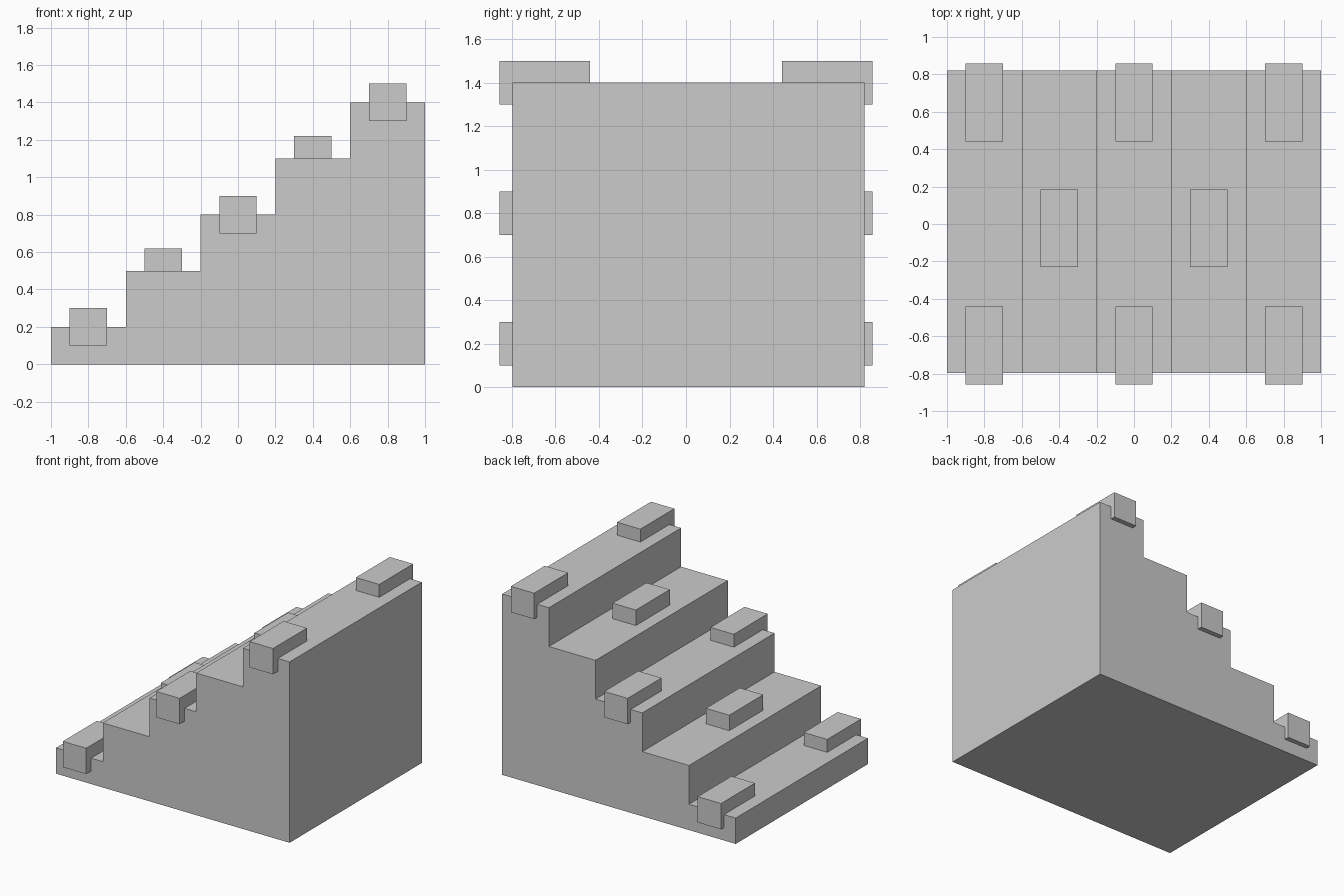
import bpy, bmesh

if "Cube" in bpy.data.objects:
    bpy.data.objects.remove(bpy.data.objects["Cube"])

STEPS = 5
RUN, RISE, FIRST = 0.4, 0.3, 0.2
Y0, Y1 = -0.797, 0.82


def add_object(name, bm):
    bmesh.ops.recalc_face_normals(bm, faces=bm.faces)
    me = bpy.data.meshes.new(name)
    bm.to_mesh(me)
    bm.free()
    ob = bpy.data.objects.new(name, me)
    bpy.context.collection.objects.link(ob)
    return ob


def box(name, lo, hi):
    bm = bmesh.new()
    bmesh.ops.create_cube(bm, size=1)
    for v in bm.verts:
        v.co = [(a + b) / 2 + c * (b - a) for a, b, c in zip(lo, hi, v.co)]
    return add_object(name, bm)


# Solid staircase: stepped side profile extruded across the width
profile = [(1, 0), (-1, 0)]
for i in range(STEPS):
    z = FIRST + i * RISE
    profile += [(-1 + i * RUN, z), (-1 + (i + 1) * RUN, z)]
bm = bmesh.new()
face = bm.faces.new([bm.verts.new((x, Y0, z)) for x, z in profile])
ext = bmesh.ops.extrude_face_region(bm, geom=[face])
moved = [g for g in ext["geom"] if isinstance(g, bmesh.types.BMVert)]
bmesh.ops.translate(bm, verts=moved, vec=(0, Y1 - Y0, 0))
add_object("staircase", bm)

# Stone blocks: overhanging pairs on odd steps, one central block on even steps
for i in range(STEPS):
    x = -1 + (i + 0.5) * RUN
    z = FIRST + i * RISE
    if i % 2 == 0:
        box(f"front_edge_block_{i + 1}", (x - 0.1, -0.857, z - 0.1), (x + 0.1, -0.442, z + 0.1))
        box(f"back_edge_block_{i + 1}", (x - 0.1, 0.442, z - 0.1), (x + 0.1, 0.857, z + 0.1))
    else:
        box(f"centre_block_{i + 1}", (x - 0.1, -0.23, z - 0.08), (x + 0.1, 0.185, z + 0.12))
